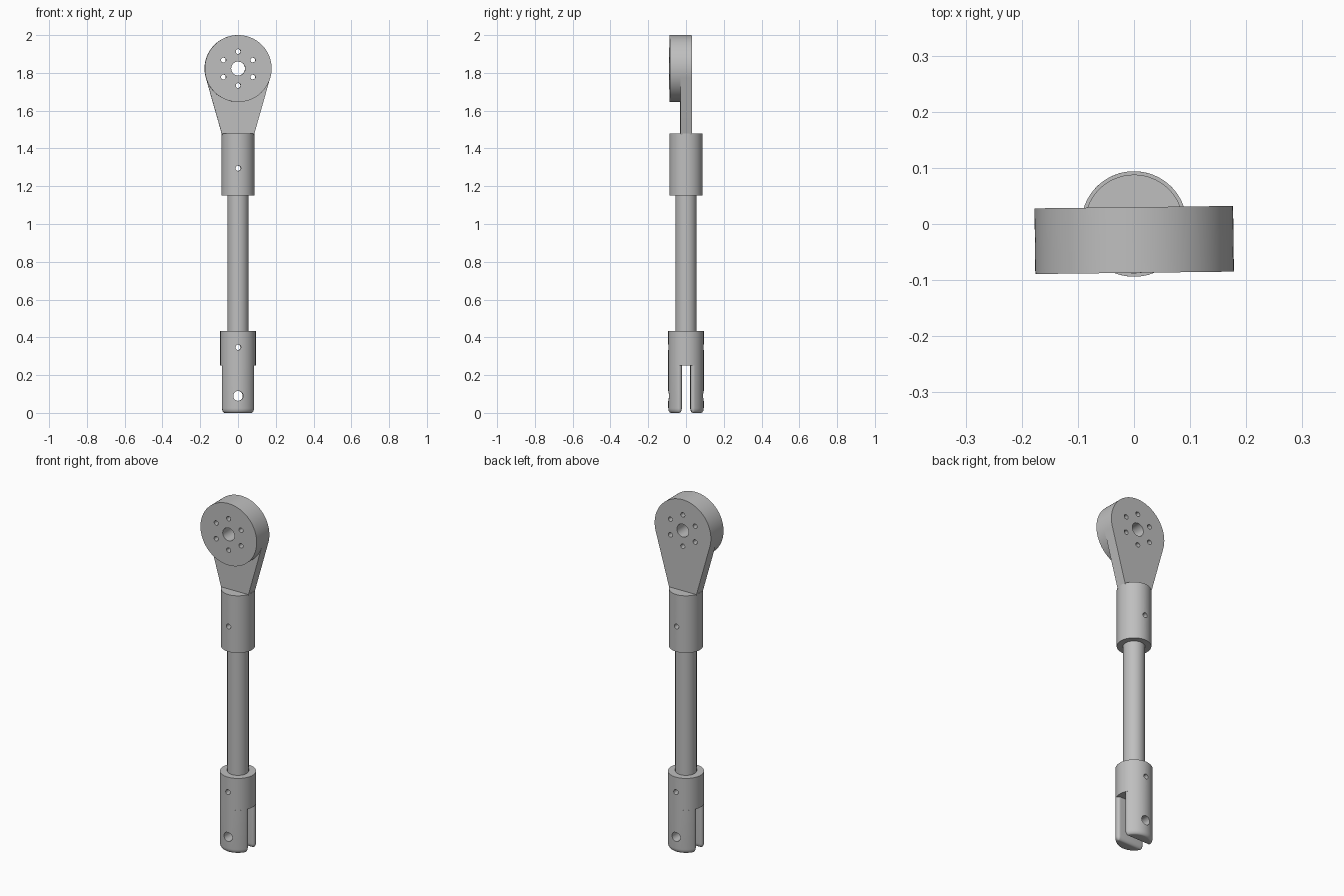
import bpy, bmesh
from math import sin, cos, pi, atan2, sqrt, acos, radians
from mathutils import Matrix

cube = bpy.data.objects.get("Cube")
if cube:
    bpy.data.objects.remove(cube)

grey = bpy.data.materials.new("machined grey")
grey.use_nodes = True
grey.diffuse_color = (0.52, 0.52, 0.52, 1)
grey.node_tree.nodes["Principled BSDF"].inputs["Base Color"].default_value = grey.diffuse_color

TWIST = Matrix.Rotation(radians(0.7), 4, 'Z')


def loft(name, layers):
    """Skin a stack of equal-length point loops and cap both ends."""
    bm = bmesh.new()
    loops = [[bm.verts.new(p) for p in layer] for layer in layers]
    n = len(loops[0])
    for a, b in zip(loops, loops[1:]):
        for i in range(n):
            j = (i + 1) % n
            bm.faces.new((a[i], a[j], b[j], b[i]))
    bm.faces.new(loops[0][::-1])
    bm.faces.new(loops[-1])
    bmesh.ops.remove_doubles(bm, verts=bm.verts, dist=1e-5)
    bmesh.ops.recalc_face_normals(bm, faces=bm.faces)
    mesh = bpy.data.meshes.new(name)
    bm.to_mesh(mesh)
    bm.free()
    mesh.materials.append(grey)
    obj = bpy.data.objects.new(name, mesh)
    bpy.context.collection.objects.link(obj)
    return obj


def circle(r, n, cx=0.0, cy=0.0):
    return [(cx + r * cos(2 * pi * i / n), cy + r * sin(2 * pi * i / n)) for i in range(n)]


def upright(name, pts, z0, z1):
    return loft(name, [[(x, y, z) for x, y in pts] for z in (z0, z1)])


def facing(name, pts, y0, y1):
    return loft(name, [[(x, y, z) for x, z in pts] for y in (y0, y1)])


def finish(obj, holes=()):
    """Drill (z, radius, x) holes front to back, then shade and align."""
    bpy.ops.object.select_all(action='DESELECT')
    obj.select_set(True)
    bpy.context.view_layer.objects.active = obj
    for x, z, r in holes:
        drill = facing("drill", circle(r, 32, x, z), -0.3, 0.3)
        drill.hide_render = True
        mod = obj.modifiers.new("hole", 'BOOLEAN')
        mod.operation, mod.solver, mod.object = 'DIFFERENCE', 'EXACT', drill
        bpy.ops.object.modifier_apply(modifier=mod.name)
        bpy.data.objects.remove(drill)
    bpy.ops.object.shade_smooth_by_angle(angle=radians(30))
    obj.data.transform(TWIST)


# Head: round boss in front of a teardrop plate
HEAD_Z, HEAD_R = 1.823, 0.177
head_holes = [(0, HEAD_Z, 0.037)] + [(x, z, 0.013) for x, z in
              [(0.09 * sin(k * pi / 3), HEAD_Z + 0.09 * cos(k * pi / 3)) for k in range(6)]]
finish(facing("head_boss", circle(HEAD_R, 96, 0, HEAD_Z), -0.087, -0.03), head_holes)

FOOT_X, FOOT_Z = 0.084, 1.47
drop = HEAD_Z - FOOT_Z
start = atan2(-drop, FOOT_X) + acos(HEAD_R / sqrt(drop ** 2 + FOOT_X ** 2))
arc = [start + (pi - 2 * start) * i / 64 for i in range(65)]
teardrop = [(FOOT_X, FOOT_Z)]
teardrop += [(HEAD_R * cos(a), HEAD_Z + HEAD_R * sin(a)) for a in arc]
teardrop += [(-FOOT_X, FOOT_Z)]
finish(facing("head_plate", teardrop, -0.03, 0.03), head_holes)

# Shaft: upper collar, rod and lower collar
finish(upright("upper_collar", circle(0.088, 64), 1.15, 1.478), [(0, 1.295, 0.014)])
finish(upright("rod", circle(0.056, 64), 0.41, 1.17))
CLEVIS_R, SLOT_TOP = 0.094, 0.25
finish(upright("clevis_collar", circle(CLEVIS_R, 64), SLOT_TOP, 0.433), [(0, 0.347, 0.014)])


# Clevis prongs: circular segments with rounded corners and rounded ends
def prong(name, side, fillet=0.015, end=0.025, half_slot=0.023):
    core_r, core_y = CLEVIS_R - fillet, half_slot + fillet
    a0 = atan2(core_y, sqrt(core_r ** 2 - core_y ** 2))
    rim = []
    for i in range(33):
        a = a0 + (pi - 2 * a0) * i / 32
        rim.append((a, a))
    right = [(a0, -pi / 2 + (a0 + pi / 2) * i / 8) for i in range(8)]
    left = [(pi - a0, pi - n) for a, n in reversed(right)]
    outline = right + rim + left

    def layer(grow, z):
        return [(core_r * cos(a) + grow * cos(n),
                 side * (core_r * sin(a) + grow * sin(n)), z) for a, n in outline]

    steps = [i * pi / 16 for i in range(9)]
    layers = [layer(fillet * sin(t), end * (1 - cos(t))) for t in steps]
    finish(loft(name, layers + [layer(fillet, SLOT_TOP)]), [(0, 0.09, 0.026)])


prong("front_prong", -1)
prong("back_prong", 1)
